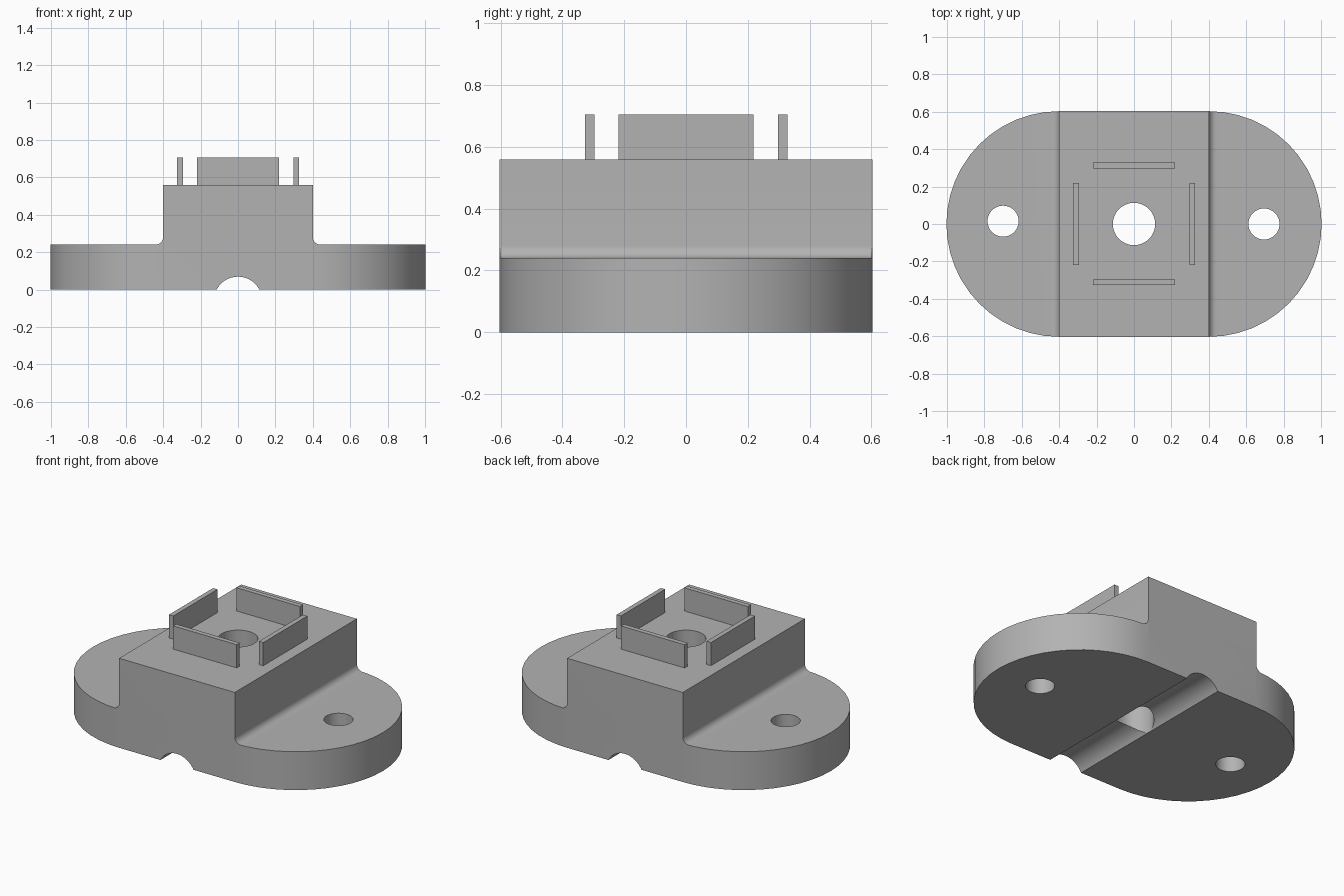
import bpy, bmesh
from math import sin, cos, pi, asin, radians

if "Cube" in bpy.data.objects:
    bpy.data.objects.remove(bpy.data.objects["Cube"], do_unlink=True)

grey = bpy.data.materials.new("plain grey")
grey.use_nodes = True
COLOUR = (0.45, 0.45, 0.45, 1)
grey.diffuse_color = COLOUR
grey.node_tree.nodes["Principled BSDF"].inputs["Base Color"].default_value = COLOUR

BASE_TOP, BLOCK_TOP, WALL_TOP = 0.24, 0.56, 0.705
HALF_BLOCK, END_RADIUS, FILLET = 0.4, 0.603, 0.04


def prism(name, outline, shift):
    """Extrude a closed 3D outline along a vector."""
    bm = bmesh.new()
    face = bm.faces.new([bm.verts.new(p) for p in outline])
    moved = bmesh.ops.extrude_face_region(bm, geom=[face])["geom"]
    bmesh.ops.translate(bm, vec=shift,
                        verts=[v for v in moved if isinstance(v, bmesh.types.BMVert)])
    bmesh.ops.recalc_face_normals(bm, faces=bm.faces)
    mesh = bpy.data.meshes.new(name)
    bm.to_mesh(mesh)
    bm.free()
    obj = bpy.data.objects.new(name, mesh)
    bpy.context.collection.objects.link(obj)
    mesh.materials.append(grey)
    return obj


def arc(cx, cy, r, start, end, steps):
    return [(cx + r * cos(a), cy + r * sin(a))
            for a in (start + (end - start) * i / steps for i in range(steps + 1))]


def combine(target, tool, operation):
    """Apply a boolean and discard the tool."""
    tool.hide_render = True
    mod = target.modifiers.new(operation, "BOOLEAN")
    mod.operation, mod.object, mod.solver = operation, tool, "EXACT"
    bpy.context.view_layer.objects.active = target
    bpy.ops.object.modifier_apply(modifier=mod.name)
    bpy.data.objects.remove(tool, do_unlink=True)


# Front profile: cable groove, wide flange, filleted raised block
groove_r, groove_z = 0.129, -0.06
lean = asin(-groove_z / groove_r)
right = [(1.2, 0), (1.2, BASE_TOP)]
right += arc(HALF_BLOCK + FILLET, BASE_TOP + FILLET, FILLET, 1.5 * pi, pi, 8)
right += [(HALF_BLOCK, BLOCK_TOP)]
left = [(-x, z) for x, z in reversed(right)]
profile = right + left + arc(0, groove_z, groove_r, pi - lean, lean, 16)
body = prism("mount_body", [(x, -0.8, z) for x, z in profile], (0, 1.6, 0))

# Rounded plan outline
plan = arc(HALF_BLOCK, 0, END_RADIUS, -pi / 2, pi / 2, 24)
plan += arc(-HALF_BLOCK, 0, END_RADIUS, pi / 2, 1.5 * pi, 24)
combine(body, prism("plan_cutter", [(x, y, -0.2) for x, y in plan], (0, 0, 1)), "INTERSECT")

# Centre bore and two screw holes
for x, y, r in ((0, 0, 0.113), (-0.7, 0.015, 0.083), (0.695, 0, 0.083)):
    ring = arc(x, y, r, 0, 2 * pi, 40)[:-1]
    combine(body, prism("hole_cutter", [(px, py, -0.3) for px, py in ring], (0, 0, 1.2)),
            "DIFFERENCE")

bpy.ops.object.select_all(action="DESELECT")
body.select_set(True)
bpy.context.view_layer.objects.active = body
bpy.ops.object.shade_smooth_by_angle(angle=radians(30))

# Four thin retaining walls around the bore
for name, x, y, hx, hy in (("left_wall", 0.312, 0, 0.015, 0.218),
                           ("right_wall", -0.31, 0, 0.015, 0.218),
                           ("back_wall", 0, 0.313, 0.22, 0.015),
                           ("front_wall", 0, -0.312, 0.22, 0.015)):
    corners = [(x + sx * hx, y + sy * hy, BLOCK_TOP)
               for sx, sy in ((-1, -1), (1, -1), (1, 1), (-1, 1))]
    prism(name, corners, (0, 0, WALL_TOP - BLOCK_TOP))
